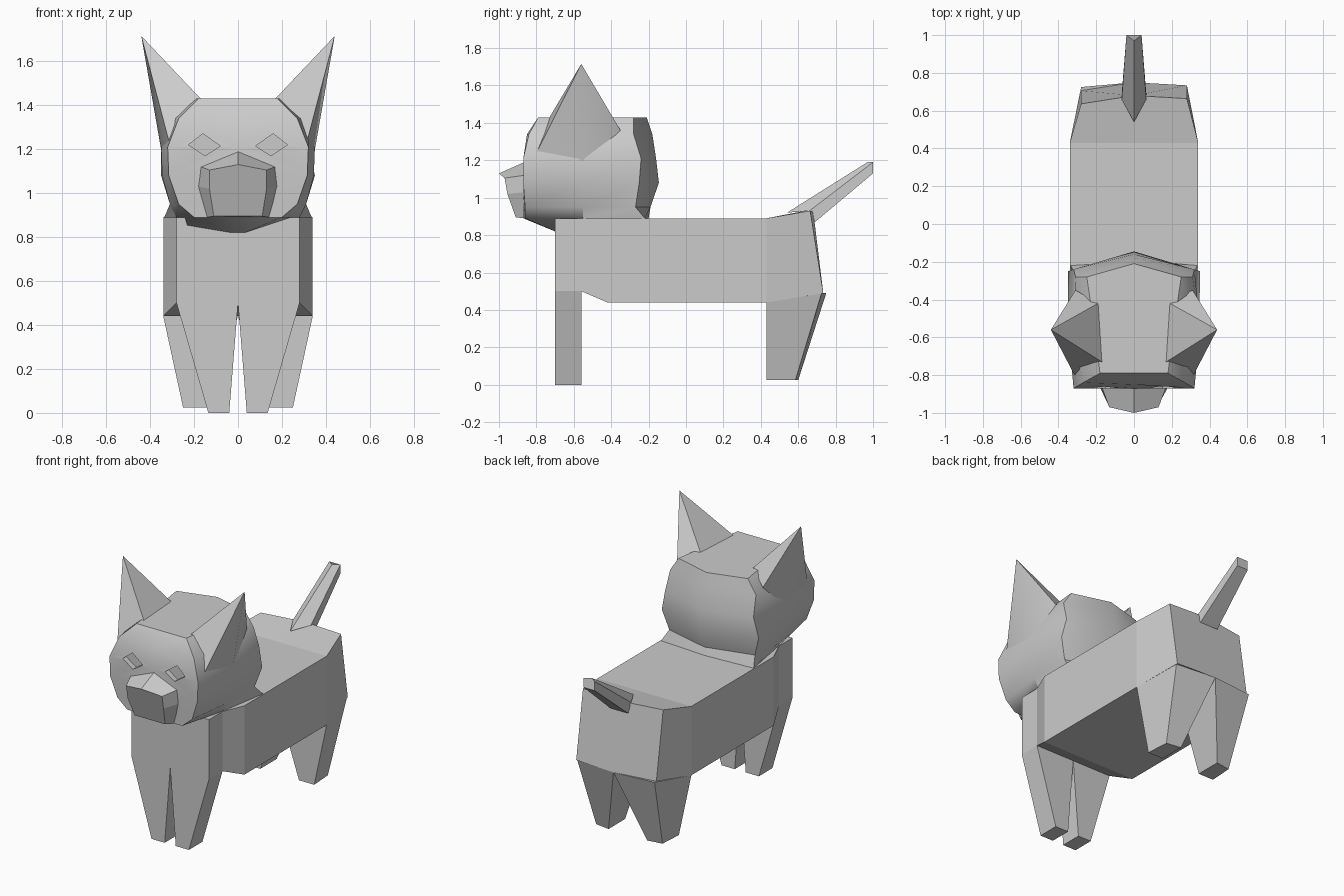
import bpy, bmesh, math
from mathutils import Vector

if "Cube" in bpy.data.objects:
    bpy.data.objects.remove(bpy.data.objects["Cube"])


def loft(name, rings):
    """Closed skin through rings of equal point count; a one-point ring makes a tip."""
    bm = bmesh.new()
    vr = [[bm.verts.new(p) for p in r] for r in rings]
    for a, b in zip(vr, vr[1:]):
        n = len(a)
        for i in range(n):
            j = (i + 1) % n
            if len(b) == 1:
                bm.faces.new((a[i], a[j], b[0]))
            else:
                bm.faces.new((a[i], a[j], b[j], b[i]))
    for r in (vr[0], vr[-1]):
        if len(r) > 2:
            bm.faces.new(r)
    bmesh.ops.recalc_face_normals(bm, faces=bm.faces)
    me = bpy.data.meshes.new(name)
    bm.to_mesh(me)
    bm.free()
    ob = bpy.data.objects.new(name, me)
    bpy.context.collection.objects.link(ob)
    return ob


def pair(name, rings):
    """Right part and its mirrored left twin."""
    return [loft(side + name, [[(s * x, y, z) for x, y, z in r] for r in rings])
            for side, s in (("right_", 1), ("left_", -1))]


def smooth(ob, angle):
    bpy.ops.object.select_all(action='DESELECT')
    ob.select_set(True)
    bpy.context.view_layer.objects.active = ob
    bpy.ops.object.shade_smooth_by_angle(angle=math.radians(angle))


# Body: sections of half width, top y/z, bottom y/z, centre bulge
body = []
for w, yt, zt, yb, zb, out in [(.28, -.70, .89, -.70, .50, 0), (.28, -.56, .89, -.56, .50, 0),
                               (.34, -.42, .89, -.42, .44, 0), (.34, .43, .89, .43, .44, 0),
                               (.28, .65, .93, .72, .49, .03)]:
    k = .05 if out else 0          # rump is turned very slightly
    body.append([(-w, yt - k * w, zt), (0, yt + out, zt), (w, yt + k * w, zt),
                 (w, yb + k * w, zb), (0, yb + out, zb), (-w, yb - k * w, zb)])
loft("body", body)

# Legs taper from the full half body to small feet
pair("front_leg", [[(0, -.70, .50), (.28, -.70, .50), (.28, -.56, .50), (0, -.56, .50)],
                   [(.04, -.70, 0), (.135, -.70, 0), (.135, -.56, 0), (.04, -.56, 0)]])
pair("hind_leg", [[(0, .43, .44), (.34, .43, .44), (.28, .725, .49), (0, .75, .49)],
                  [(.14, .43, .025), (.25, .43, .025), (.24, .585, .025), (.14, .60, .025)]])

# Tail: ridge in front, flat sides behind
loft("tail", [[(0, .54, .92), (.065, .66, .93), (.065, .69, .87), (-.065, .69, .87), (-.065, .66, .93)],
              [(0, .97, 1.19), (.04, 1.0, 1.19), (.04, 1.0, 1.13), (-.04, 1.0, 1.13), (-.04, 1.0, 1.19)]])

# Head levels: z, front y, front corner x/y, side x, back corner x/y, back y
head = []
for z, yf, xc, yc, xs, xb, yb, yk in [
        (.82, -.70, .03, -.70, .26, .30, -.24, -.22),
        (.89, -.87, .20, -.86, .28, .335, -.22, -.20),
        (.95, -.87, .27, -.86, .31, .31, -.27, -.19),
        (1.08, -.87, .315, -.87, .345, .35, -.25, -.145),
        (1.21, -.87, .32, -.87, .35, .32, -.24, -.16),
        (1.34, -.85, .27, -.84, .32, .31, -.28, -.18),
        (1.43, -.79, .18, -.79, .21, .25, -.28, -.21)]:
    half = [(xc, yc, z), (xs, -.55, z), (xb, yb, z)]
    head.append([(0, yf, z)] + half + [(0, yk, z)] + [(-x, y, h) for x, y, h in reversed(half)])
head = loft("head", head)

# Eye sockets: shallow slanted diamonds cut into the face
eye = [(.08, 1.215), (.16, 1.27), (.225, 1.22), (.15, 1.17)]
for cutter in pair("eye_cutter", [[(x, -.95, z) for x, z in eye], [(x, -.835, z) for x, z in eye]]):
    cutter.hide_render = True
    mod = head.modifiers.new("socket", 'BOOLEAN')
    mod.operation = 'DIFFERENCE'
    mod.solver = 'EXACT'
    mod.object = cutter
    bpy.context.view_layer.objects.active = head
    bpy.ops.object.modifier_apply(modifier=mod.name)
    bpy.data.objects.remove(cutter)
smooth(head, 35)

# Ears: pyramids flowing out of the upper head corners
for ear in pair("ear", [[(.17, -.73, 1.43), (.31, -.81, 1.22), (.345, -.55, 1.17),
                         (.31, -.35, 1.36), (.19, -.42, 1.43)], [(.44, -.56, 1.715)]]):
    smooth(ear, 35)

# Muzzle: peaked snout tapering from the face to the nose
half_rings = [([(0, -.865, 1.19)], [(.17, -.865, 1.12), (.18, -.865, 1.03), (.14, -.865, .89)]),
              ([(0, -1.0, 1.13)], [(.13, -.97, 1.105), (.13, -.955, 1.02), (.11, -.91, .895)])]
loft("muzzle", [c + h + [(-x, y, z) for x, y, z in reversed(h)] for c, h in half_rings])
